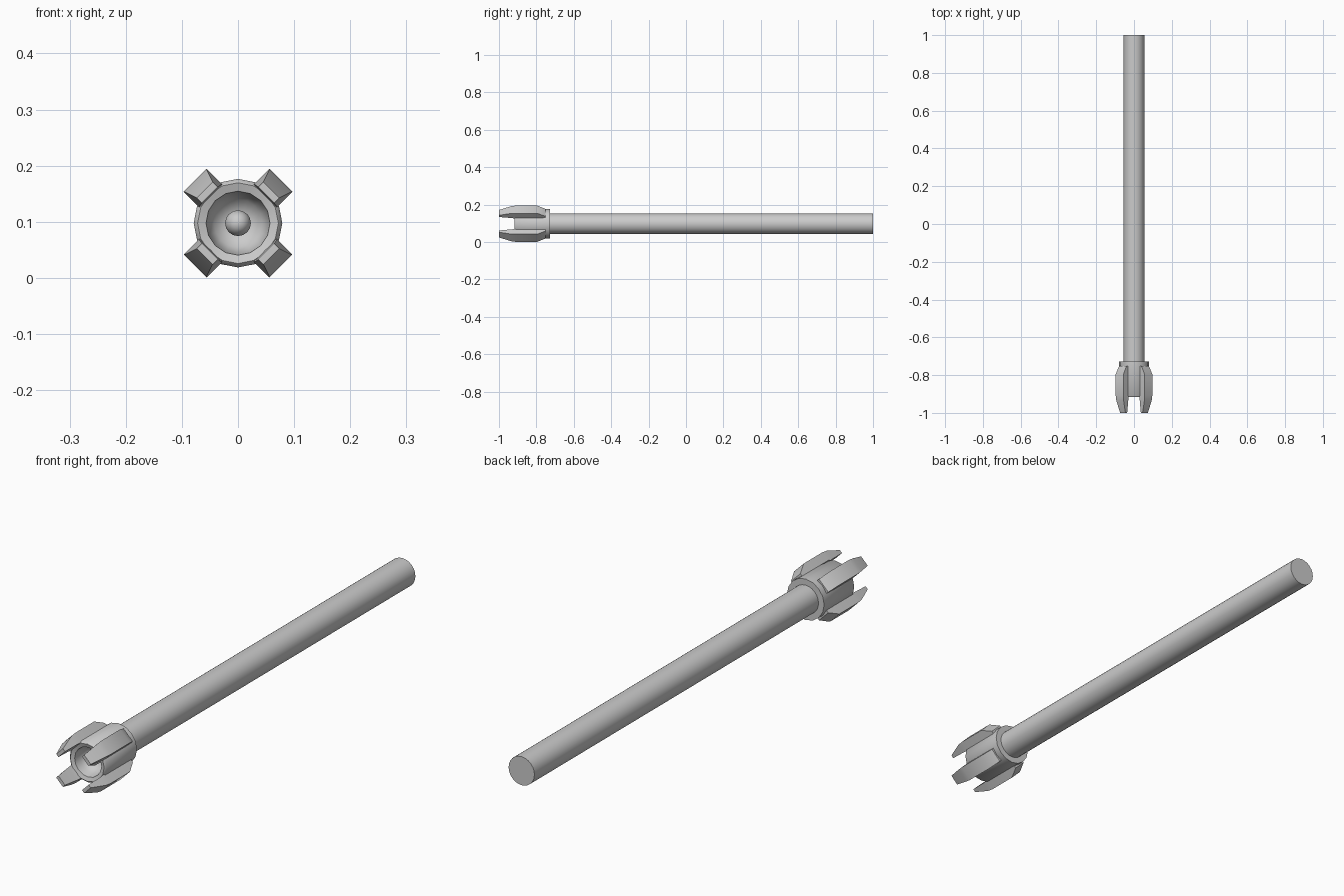
import bpy, bmesh, math
from mathutils import Vector

if "Cube" in bpy.data.objects:
    bpy.data.objects.remove(bpy.data.objects["Cube"])

ZC = 0.0975  # height of the long axis


def finish(bm, name, angle):
    bmesh.ops.recalc_face_normals(bm, faces=bm.faces)
    me = bpy.data.meshes.new(name)
    bm.to_mesh(me)
    bm.free()
    ob = bpy.data.objects.new(name, me)
    bpy.context.collection.objects.link(ob)
    bpy.ops.object.select_all(action='DESELECT')
    ob.select_set(True)
    bpy.context.view_layer.objects.active = ob
    bpy.ops.object.shade_smooth_by_angle(angle=math.radians(angle))
    return ob


def lathe(name, profile, sides, angle=40):
    """Revolve (radius, y) points about the long axis."""
    bm = bmesh.new()
    vs = [bm.verts.new((r, y, ZC)) for r, y in profile]
    es = [bm.edges.new(p) for p in zip(vs, vs[1:])]
    bmesh.ops.spin(bm, geom=vs + es, cent=(0, 0, ZC), axis=(0, 1, 0),
                   angle=math.tau, steps=sides, use_duplicate=False)
    bmesh.ops.remove_doubles(bm, verts=bm.verts, dist=1e-5)
    return finish(bm, name, angle)


def prong(name, a):
    """Loft a tapering rectangular bar, pointing outward at angle a."""
    out = Vector((math.cos(a), 0, math.sin(a)))
    side = Vector((-math.sin(a), 0, math.cos(a)))
    # y, inner radius, outer radius, half width
    sections = [(-0.752, 0.05, 0.084, 0.028), (-0.795, 0.05, 0.108, 0.029),
                (-0.91, 0.068, 0.108, 0.029), (-0.935, 0.070, 0.105, 0.027),
                (-1.0, 0.071, 0.084, 0.020)]
    bm = bmesh.new()
    rings = []
    for y, r0, r1, w in sections:
        rings.append([bm.verts.new(out * r + side * s + Vector((0, y, ZC)))
                      for r, s in ((r0, -w), (r1, -w), (r1, w), (r0, w))])
    for p, q in zip(rings, rings[1:]):
        for i in range(4):
            j = (i + 1) % 4
            bm.faces.new((p[i], p[j], q[j], q[i]))
    bm.faces.new(rings[0])
    bm.faces.new(rings[-1])
    return finish(bm, name, 35)


# long handle with a flat end
lathe("shaft", [(0, -0.74), (0.055, -0.74), (0.055, 1.0), (0, 1.0)], 24)

# hollow head: collar, barrel, rim and bowl
lathe("head", [(0.05, -0.727), (0.079, -0.727), (0.079, -0.91), (0.072, -0.917),
               (0.057, -0.912), (0.053, -0.885), (0.043, -0.86),
               (0.022, -0.848), (0, -0.845)], 16, 50)

# rounded pin in the bowl
lathe("center_pin", [(0, -0.84), (0.023, -0.84), (0.023, -0.885),
                     (0.018, -0.898), (0.010, -0.905), (0, -0.907)], 16, 50)

# four diagonal prongs
for k in range(4):
    prong(f"prong_{k + 1}", math.radians(45 + 90 * k))
